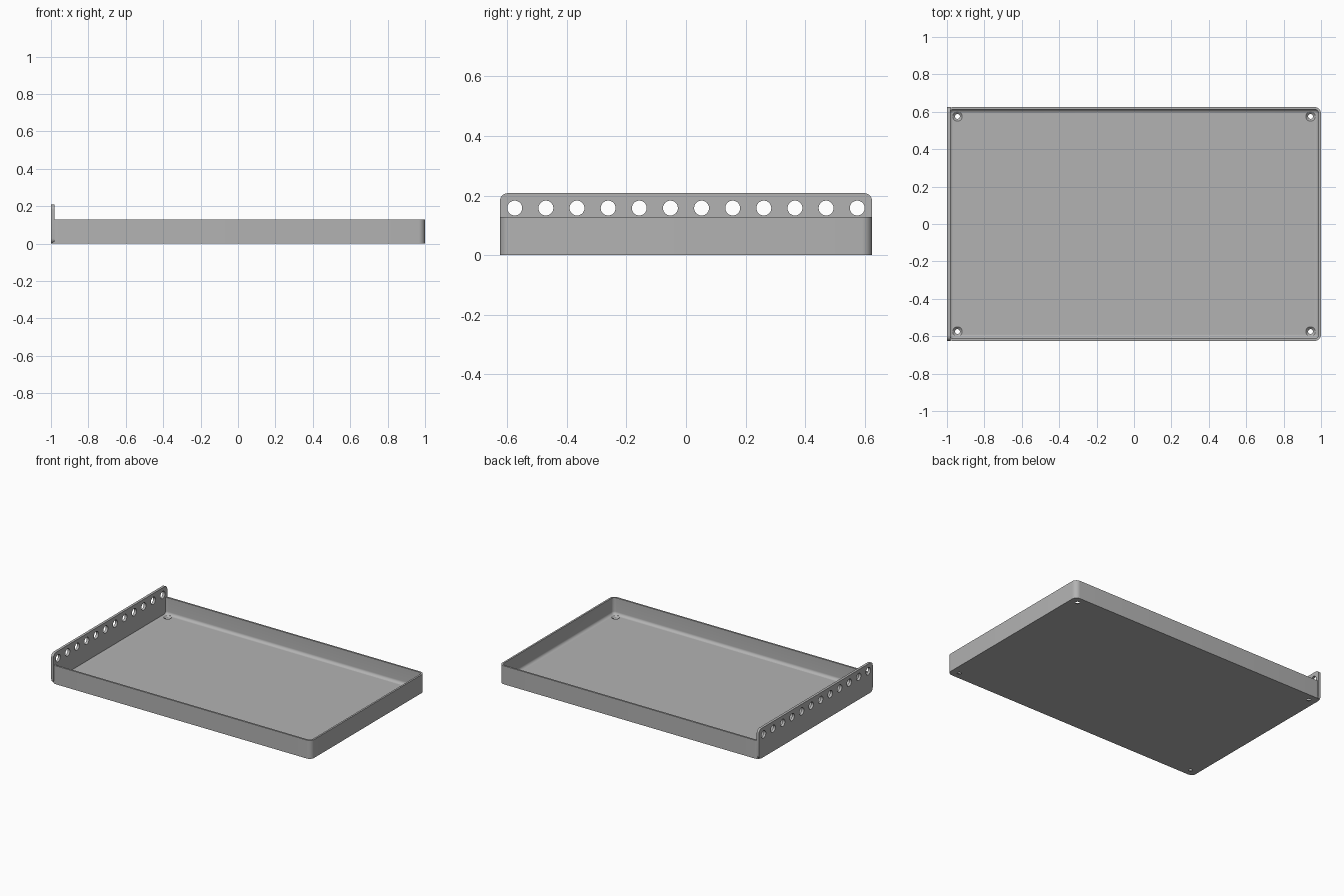
import bpy
import bmesh
import math
from mathutils import Matrix, Vector

cube = bpy.data.objects.get("Cube")
if cube:
    bpy.data.objects.remove(cube, do_unlink=True)

HALF_X, HALF_Y = 1.0, 0.625
TRAY_H, PLATE_H = 0.128, 0.208
WALL, FLOOR, FILLET, CORNER = 0.0125, 0.0125, 0.02, 0.035
PLATE_T = 0.018

grey = bpy.data.materials.new("grey")
grey.use_nodes = True
colour = (0.45, 0.45, 0.45, 1)
grey.diffuse_color = colour
grey.node_tree.nodes["Principled BSDF"].inputs["Base Color"].default_value = colour


def rounded_rect(hx, hy, r, steps=8):
    """Counter-clockwise outline of a rounded rectangle."""
    pts = []
    for k, (sx, sy) in enumerate([(1, 1), (-1, 1), (-1, -1), (1, -1)]):
        for i in range(steps + 1):
            a = math.pi / 2 * (k + i / steps)
            pts.append((sx * (hx - r) + r * math.cos(a),
                        sy * (hy - r) + r * math.sin(a)))
    return pts


def loft(name, rings):
    """Skin closed rings of equal length and cap both ends."""
    bm = bmesh.new()
    loops = [[bm.verts.new(p) for p in ring] for ring in rings]
    n = len(loops[0])
    for a, b in zip(loops, loops[1:]):
        for i in range(n):
            j = (i + 1) % n
            bm.faces.new((a[i], a[j], b[j], b[i]))
    bm.faces.new(loops[0][::-1])
    bm.faces.new(loops[-1])
    bmesh.ops.recalc_face_normals(bm, faces=bm.faces)
    mesh = bpy.data.meshes.new(name)
    bm.to_mesh(mesh)
    bm.free()
    mesh.materials.append(grey)
    obj = bpy.data.objects.new(name, mesh)
    bpy.context.collection.objects.link(obj)
    return obj


def lathe_rings(profile, matrix, sides=32):
    """Rings of a turned shape from (radius, height) pairs."""
    return [[matrix @ Vector((r * math.cos(2 * math.pi * i / sides),
                              r * math.sin(2 * math.pi * i / sides), h))
             for i in range(sides)] for r, h in profile]


def boolean(target, other, operation):
    mod = target.modifiers.new(operation.lower(), 'BOOLEAN')
    mod.operation, mod.solver, mod.object = operation, 'EXACT', other
    bpy.context.view_layer.objects.active = target
    bpy.ops.object.modifier_apply(modifier=mod.name)
    bpy.data.objects.remove(other, do_unlink=True)


# Tray: outer wall, rim, inner wall, then the fillet into the floor
sections = [(0, 0), (0, TRAY_H), (WALL, TRAY_H)]
for i in range(9):
    a = math.pi / 2 * i / 8
    sections.append((WALL + FILLET * (1 - math.cos(a)),
                     FLOOR + FILLET * (1 - math.sin(a))))
tray = loft("tray", [[(x, y, z) for x, y in
                      rounded_rect(HALF_X - d, HALF_Y - d, CORNER - d)]
                     for d, z in sections])

# Upright end plate with rounded corners, merged into the right wall
outline = rounded_rect(HALF_Y, PLATE_H / 2, 0.027)
plate = loft("end_plate", [[(x, u, v + PLATE_H / 2) for u, v in outline]
                           for x in (-HALF_X, -HALF_X + PLATE_T)])
boolean(tray, plate, 'UNION')

# Row of round holes along the plate
for i in range(12):
    y = -0.575 + 1.15 * i / 11
    place = Matrix.Translation((-HALF_X, y, 0.158)) @ Matrix.Rotation(math.pi / 2, 4, 'Y')
    boolean(tray, loft("hole_cutter", lathe_rings([(0.025, -0.05), (0.025, 0.05)], place)),
            'DIFFERENCE')

# Countersunk screw holes in the four floor corners
screw = [(0.013, -0.05), (0.013, 0.001), (0.026, FLOOR + 0.0005), (0.026, 0.06)]
for sx in (-1, 1):
    for sy in (-1, 1):
        place = Matrix.Translation((sx * 0.944, sy * 0.575, 0))
        boolean(tray, loft("screw_cutter", lathe_rings(screw, place)), 'DIFFERENCE')

bpy.ops.object.select_all(action='DESELECT')
tray.select_set(True)
bpy.context.view_layer.objects.active = tray
bpy.ops.object.shade_smooth_by_angle(angle=math.radians(30))
